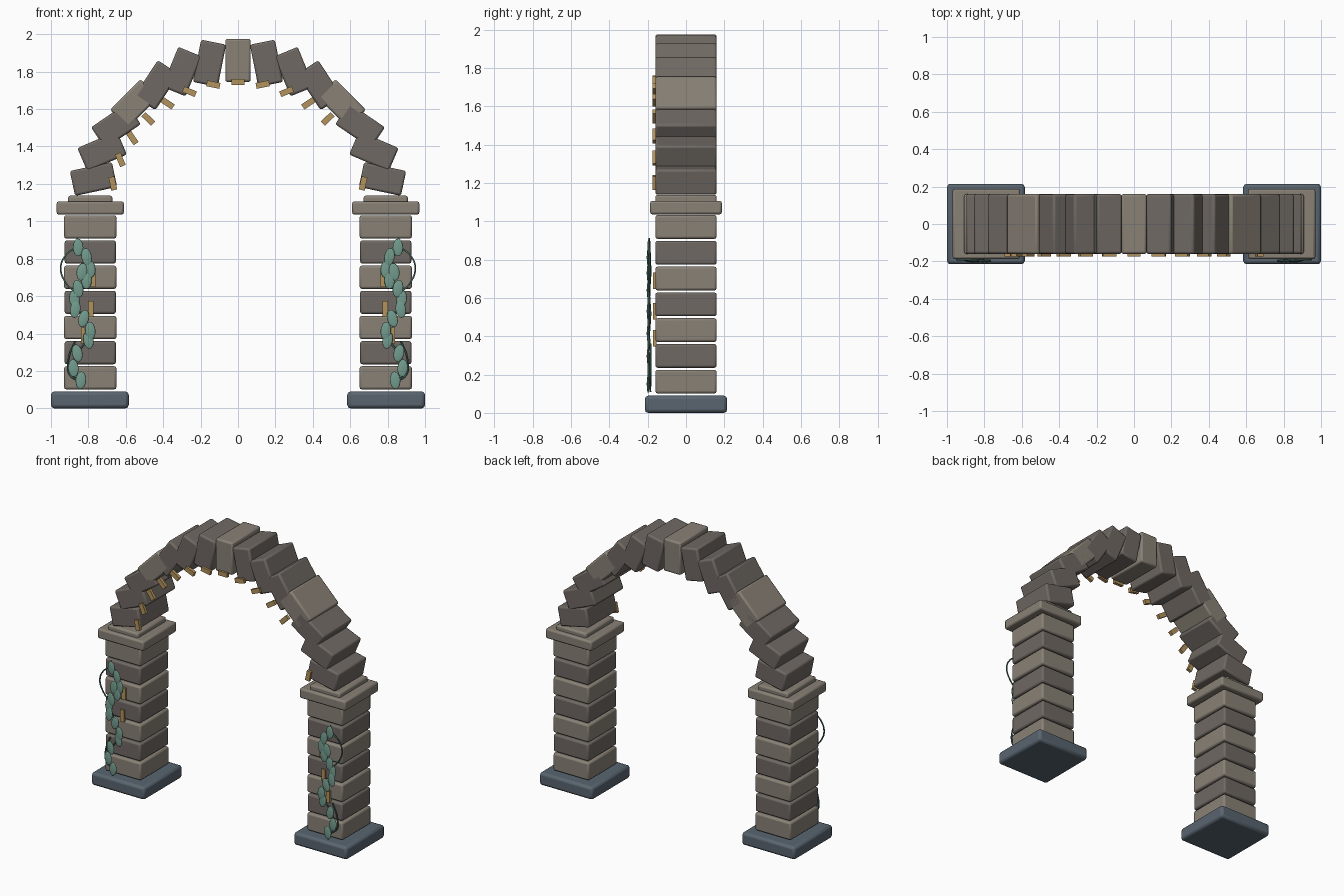
import bpy
from math import radians, cos, sin

if "Cube" in bpy.data.objects:
    bpy.data.objects.remove(bpy.data.objects["Cube"])


def material(name, r, g, b):
    m = bpy.data.materials.new(name)
    m.diffuse_color = (r, g, b, 1)
    m.use_nodes = True
    m.node_tree.nodes["Principled BSDF"].inputs["Base Color"].default_value = m.diffuse_color
    return m


LIGHT = material("light_stone", 0.25, 0.22, 0.18)
DARK = material("dark_stone", 0.16, 0.14, 0.125)
SLATE = material("slate", 0.10, 0.13, 0.16)
GOLD = material("ochre", 0.45, 0.29, 0.11)
LEAF = material("leaf_green", 0.17, 0.33, 0.27)
STEM = material("stem_green", 0.06, 0.15, 0.12)


def finish(ob, name, mat):
    ob.name = name
    ob.data.materials.append(mat)
    return ob


def block(name, loc, size, mat, bevel=0.012, tilt=0):
    bpy.ops.mesh.primitive_cube_add(size=1, location=loc)
    ob = finish(bpy.context.object, name, mat)
    ob.scale = size
    bpy.ops.object.transform_apply(location=False, rotation=False, scale=True)
    ob.rotation_euler.y = tilt
    if bevel:
        mod = ob.modifiers.new("soft_edges", "BEVEL")
        mod.width, mod.segments = bevel, 2
        bpy.ops.object.shade_smooth_by_angle(angle=radians(35))
    return ob


def vine(name, points):
    cu = bpy.data.curves.new(name, "CURVE")
    cu.dimensions = "3D"
    cu.bevel_depth, cu.bevel_resolution, cu.resolution_u = 0.005, 1, 5
    cu.use_fill_caps = True
    sp = cu.splines.new("BEZIER")
    sp.bezier_points.add(len(points) - 1)
    for p, co in zip(sp.bezier_points, points):
        p.co = co
        p.handle_left_type = p.handle_right_type = "AUTO"
    ob = bpy.data.objects.new(name, cu)
    bpy.context.collection.objects.link(ob)
    finish(ob, name, STEM)


# Leaf positions (distance from centre, height, lean in degrees)
LEAVES = [(0.855, 0.86, 0), (0.81, 0.81, 10), (0.79, 0.745, 5), (0.835, 0.73, -10),
          (0.81, 0.685, 0), (0.855, 0.64, 10), (0.875, 0.585, 5), (0.87, 0.53, -8),
          (0.825, 0.48, -15), (0.79, 0.415, 5), (0.80, 0.365, 10), (0.86, 0.295, 12),
          (0.88, 0.215, 5), (0.84, 0.15, -5)]

for s, side in ((-1, "left"), (1, "right")):
    # Pillar: plinth, seven courses, capital
    block(f"{side}_plinth", (s * 0.792, 0, 0.045), (0.416, 0.43, 0.09), SLATE, 0.018)
    for i in range(7):
        w = 0.28 if i % 2 == 0 else 0.274
        block(f"{side}_course", (s * 0.79, 0, 0.163 + i * 0.1345), (w, 0.32, 0.124),
              LIGHT if i % 2 == 0 else DARK)
    block(f"{side}_capital", (s * 0.79, 0, 1.071), (0.36, 0.375, 0.07), LIGHT)
    block(f"{side}_impost", (s * 0.79, 0, 1.11), (0.236, 0.32, 0.055), LIGHT)
    # Ochre chips on the pillar face
    for x, z in ((0.775, 0.69), (0.787, 0.53), (0.825, 0.39)):
        block(f"{side}_pillar_chip", (s * x, -0.163, z), (0.028, 0.02, 0.085), GOLD, 0)
    # Climbing vine with flat leaves
    vine(f"{side}_vine_stem", [(s * x, -0.186 - 0.006 * (i % 2), z)
         for i, (x, z) in enumerate(((0.84, 0.11), (0.89, 0.22), (0.84, 0.32), (0.79, 0.40),
                                     (0.85, 0.52), (0.87, 0.62), (0.80, 0.72), (0.86, 0.91)))])
    vine(f"{side}_vine_loop", [(s * x, -0.19, z) for x, z in
         ((0.85, 0.87), (0.92, 0.82), (0.948, 0.75), (0.92, 0.67), (0.86, 0.61))])
    vine(f"{side}_vine_tendril", [(s * x, -0.185, z) for x, z in
         ((0.87, 0.36), (0.905, 0.27), (0.90, 0.18), (0.84, 0.14))])
    for i, (x, z, lean) in enumerate(LEAVES):
        bpy.ops.mesh.primitive_uv_sphere_add(segments=12, ring_count=8, radius=1,
                                             location=(s * x, -0.195 - 0.003 * (i % 2), z))
        ob = finish(bpy.context.object, f"{side}_leaf", LEAF)
        ob.scale = (0.028, 0.007, 0.047)
        ob.rotation_euler.y = radians(s * lean)
        bpy.ops.object.shade_smooth()

# Arch ring of fifteen stones, each tipped inwards toward the crown
for i in range(15):
    a = radians(12 + i * 156 / 14)
    tilt = a - radians(90)
    block("keystone" if i == 7 else "arch_stone",
          (0.79 * cos(a), 0, 1.06 + 0.80 * sin(a)), (0.136, 0.32, 0.23),
          LIGHT if i in (3, 7, 11) else DARK, 0.012, tilt)
    # Ochre chips along the inner curve, two of them missing
    if i not in (1, 2):
        block("arch_chip", (0.684 * cos(a), -0.163, 1.06 + 0.684 * sin(a)),
              (0.072, 0.022, 0.032), GOLD, 0, tilt)
